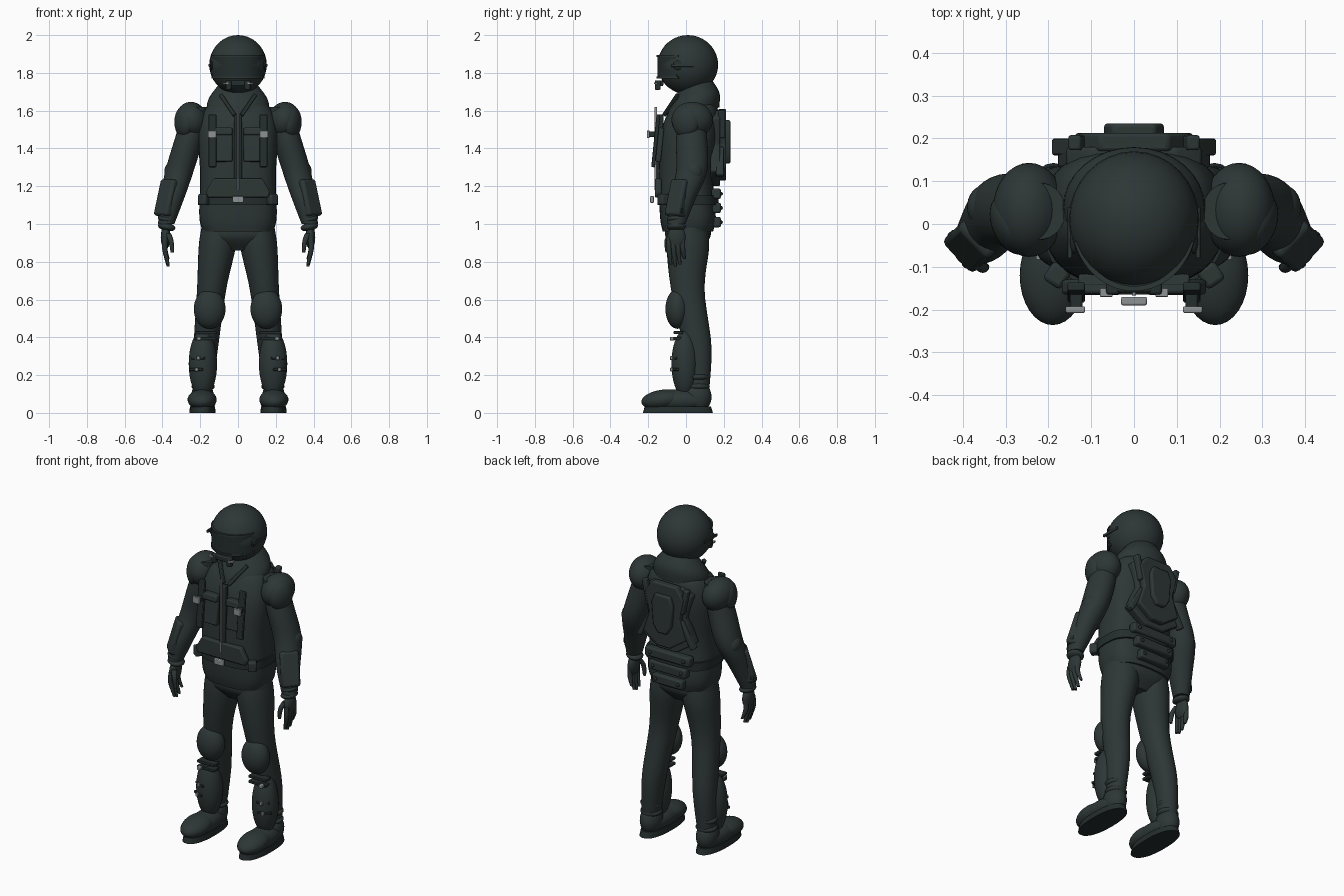
import bpy, bmesh, math
from mathutils import Vector, Matrix, Euler

cube = bpy.data.objects.get("Cube")
if cube:
    bpy.data.objects.remove(cube, do_unlink=True)


def material(name, red, green, blue):
    mat = bpy.data.materials.new(name)
    mat.use_nodes = True
    mat.diffuse_color = (red, green, blue, 1)
    shader = mat.node_tree.nodes["Principled BSDF"]
    shader.inputs["Base Color"].default_value = (red, green, blue, 1)
    shader.inputs["Roughness"].default_value = .8
    return mat


SUIT = material("dark green grey", .026, .038, .036)
TRIM = material("darker trim", .018, .027, .026)
METAL = material("brushed grey", .27, .29, .29)


def finish(name, bm, mat, bevel=0):
    bmesh.ops.recalc_face_normals(bm, faces=bm.faces)
    mesh = bpy.data.meshes.new(name)
    bm.to_mesh(mesh)
    bm.free()
    mesh.materials.append(mat)
    part = bpy.data.objects.new(name, mesh)
    bpy.context.collection.objects.link(part)
    if bevel:
        modifier = part.modifiers.new("Bevel", "BEVEL")
        modifier.width, modifier.segments = bevel, 2
    bpy.ops.object.select_all(action="DESELECT")
    part.select_set(True)
    bpy.context.view_layer.objects.active = part
    bpy.ops.object.shade_smooth_by_angle(angle=math.radians(45))


def squircle(angle, power):
    """Point on a unit superellipse; angle zero faces the front."""
    sine, cosine = math.sin(angle), -math.cos(angle)
    return [math.copysign(abs(v) ** (2 / power), v) for v in (sine, cosine)]


def smooth_path(keys, steps=6):
    """Spline through keys holding x, y, z and half width."""
    keys = [Vector(key) for key in keys]
    keys = [keys[0], *keys, keys[-1]]
    path = []
    for a, b, c, d in zip(keys, keys[1:], keys[2:], keys[3:]):
        for step in range(steps):
            t = step / steps
            bend = 2 * a - 5 * b + 4 * c - d
            path.append(b + (c - a + (bend + (3 * (b - c) + d - a) * t) * t) * (t / 2))
    return path + [keys[-1]]


def loft(name, keys, mat=SUIT, side=1, depth=1, power=2, tilt=0, sides=32):
    """Skin level rings along a path; depth is the ratio of y to x."""
    bm = bmesh.new()
    rings = []
    for x, y, z, width in smooth_path(keys):
        ring = []
        for i in range(sides):
            across, along = squircle(math.tau * i / sides, power)
            along *= width * depth
            ring.append(bm.verts.new((side * (x + across * width), y + along, z + tilt * along)))
        rings.append(ring)
    for low, high in zip(rings, rings[1:]):
        for i in range(sides):
            bm.faces.new((low[i - 1], low[i], high[i], high[i - 1]))
    bm.faces.new(rings[0])
    bm.faces.new(rings[-1])
    finish(name, bm, mat)


def place(bm, center, size, turn, side):
    rotation = Euler((turn[0], side * turn[1], side * turn[2])).to_matrix().to_4x4()
    spot = Matrix.Translation((side * center[0], center[1], center[2]))
    bm.transform(spot @ rotation @ Matrix.Diagonal((*size, 1)))


def ball(name, center, size, mat=SUIT, side=1, turn=(0, 0, 0)):
    bm = bmesh.new()
    bmesh.ops.create_uvsphere(bm, u_segments=32, v_segments=18, radius=1)
    place(bm, center, size, turn, side)
    finish(name, bm, mat)


def box(name, center, size, mat=SUIT, side=1, turn=(0, 0, 0)):
    bm = bmesh.new()
    bmesh.ops.create_cube(bm, size=1)
    place(bm, center, size, turn, side)
    finish(name, bm, mat, bevel=min(size) / 5)


def plate(name, half, front, back, mat=SUIT):
    """Extrude a symmetric outline, given by its left half."""
    outline = half + [(-x, z) for x, z in reversed(half)]
    bm = bmesh.new()
    face = bm.faces.new([bm.verts.new((x, front, z)) for x, z in outline])
    grown = bmesh.ops.extrude_face_region(bm, geom=[face])["geom"]
    moved = [item for item in grown if isinstance(item, bmesh.types.BMVert)]
    bmesh.ops.translate(bm, vec=(0, back - front, 0), verts=moved)
    finish(name, bm, mat, bevel=.008)


def band(name, radii, bottom, top, spread, mat=SUIT, power=2, thick=.012, steps=40):
    """Curved strip wrapped around the body from the front."""
    bm = bmesh.new()
    previous = None
    for i in range(steps + 1):
        across, along = squircle(math.radians(spread) * (2 * i / steps - 1), power)
        corners = ((0, bottom), (thick, bottom), (thick, top), (0, top))
        ring = [bm.verts.new((across * (radii[0] + out), .01 + along * (radii[1] + out), z)) for out, z in corners]
        if previous:
            for j in range(len(ring)):
                bm.faces.new((previous[j - 1], previous[j], ring[j], ring[j - 1]))
        else:
            bm.faces.new(ring)
        previous = ring
    bm.faces.new(previous)
    finish(name, bm, mat)


def pair(build, name, *args, **options):
    """Build a part on the left and mirror it to the right."""
    for prefix, side in (("left_", 1), ("right_", -1)):
        build(prefix + name, *args, side=side, **options)


# Helmet with visor, rims and breathing vent
ball("helmet", center=(0, .01, 1.843), size=(.152, .16, .157))
band("visor", radii=(.135, .15), bottom=1.78, top=1.89, spread=68, mat=TRIM)
for rim in (1.77, 1.885):
    band("visor_rim", radii=(.135, .155), bottom=rim, top=rim + .01, spread=72)
box("chin_vent", center=(0, -.14, 1.745), size=(.11, .04, .03), mat=TRIM)
pair(ball, "visor_hinge", center=(.14, -.04, 1.84), size=(.01, .03, .025), mat=TRIM)
pair(box, "visor_arm", center=(.15, -.02, 1.84), size=(.01, .12, .016))
pair(box, "vent_filter", center=(.05, -.15, 1.735), size=(.03, .03, .05), mat=TRIM)
pair(box, "vent_clip", center=(.065, -.16, 1.745), size=(.03, .02, .01), mat=METAL)

# Jacket, collar and hips
loft("jacket", [(0, .01, .96, .185), (0, .01, 1.04, .205), (0, 0, 1.25, .2), (0, .02, 1.48, .21),
                (0, .04, 1.6, .18), (0, .05, 1.65, .13)], depth=.72, power=2.8)
loft("collar", [(0, .04, 1.57, .16), (0, .04, 1.65, .16), (0, .05, 1.75, .09)], depth=.85, tilt=.35)
loft("hips", [(0, .01, .86, .1), (0, .01, .93, .19), (0, .01, 1, .19)], depth=.62, power=2.5)
pair(box, "collar_edge", center=(.055, -.08, 1.63), size=(.02, .02, .15), mat=TRIM, turn=(-.5, .6, 0))

# Front fastening, chest rig and belt
plate("zip_flap", [(.02, 1.18), (.02, 1.58)], front=-.155, back=-.12, mat=TRIM)
box("zip", center=(0, -.16, 1.4), size=(.01, .014, .44), mat=METAL)
plate("waist_flap", [(.16, 1.14), (.17, 1.17), (.13, 1.24)], front=-.165, back=-.13)
band("belt", radii=(.2, .15), bottom=1.1, top=1.15, spread=180, mat=TRIM, power=2.8)
box("belt_buckle", center=(0, -.18, 1.13), size=(.06, .02, .035), mat=METAL)
lean = (-.1, 0, 0)
pair(box, "chest_pouch", center=(.08, -.14, 1.42), size=(.1, .03, .18), turn=lean)
pair(box, "pouch_lid", center=(.08, -.145, 1.49), size=(.1, .04, .04), turn=lean)
pair(box, "chest_strap", center=(.135, -.16, 1.44), size=(.04, .02, .28), mat=TRIM, turn=lean)
pair(box, "buckle_mount", center=(.135, -.18, 1.475), size=(.03, .05, .03), mat=TRIM)
pair(box, "strap_buckle", center=(.137, -.2, 1.475), size=(.045, .015, .04), mat=METAL)
pair(box, "hip_pouch", center=(.18, -.12, 1.13), size=(.05, .05, .06), turn=(0, 0, .6))

# Back protector and lumbar straps
plate("back_frame", [(.06, 1.2), (.18, 1.28), (.12, 1.42), (.16, 1.56), (.1, 1.6)], front=.13, back=.18)
plate("back_shell", [(.04, 1.23), (.14, 1.3), (.1, 1.42), (.13, 1.54), (.08, 1.61)], front=.17, back=.213)
plate("spine_plate", [(.03, 1.32), (.06, 1.37), (.07, 1.5), (.05, 1.55)], front=.2, back=.235)
pair(box, "back_rail", center=(.125, .19, 1.53), size=(.03, .035, .15), turn=(0, .2, 0))
pair(box, "back_wing", center=(.14, .18, 1.33), size=(.03, .04, .17), turn=(0, -.5, 0))
for row in range(3):
    height, width = 1.16 - row * .075, .15 - row * .025
    box("lumbar_strap", center=(0, .16, height), size=(width * 2, .05, .055))
    pair(ball, "lumbar_rivet", center=(width * .75, .185, height), size=(.01, .01, .01), mat=TRIM)

# Sleeves with shoulder, elbow and forearm pads
pair(loft, "sleeve", [(.22, .03, 1.62, .06), (.26, .03, 1.45, .075), (.31, .03, 1.28, .075),
                      (.35, -.02, 1.13, .063), (.38, -.05, 1, .043)], depth=1.1)
pair(ball, "shoulder_pad", center=(.245, .033, 1.55), size=(.084, .11, .097), turn=(0, .2, 0))
pair(ball, "shoulder_cap", center=(.285, 0, 1.54), size=(.047, .075, .085), turn=(0, 0, -.4))
pair(ball, "elbow_pad", center=(.35, .04, 1.275), size=(.04, .05, .055))
pair(box, "forearm_guard", center=(.372, -.04, 1.135), size=(.07, .105, .2), turn=(0, -.28, -.75))
pair(box, "guard_clip", center=(.42, -.03, 1.07), size=(.02, .03, .025), mat=TRIM, turn=(0, 0, -.75))
for height in (1.025, .985):
    pair(ball, "glove_cuff", center=(.378, -.05, height), size=(.047, .05, .022), turn=(0, -.2, 0))

# Gloved hands, middle fingers reaching lowest
pair(ball, "palm", center=(.383, -.05, .93), size=(.026, .048, .062))
for finger in range(4):
    y = -.09 + .024 * finger
    tip = .775 + .01 * (finger - 1) ** 2
    pair(loft, "finger", [(.385, y, .93, .013), (.388, y, .87, .014), (.37, y + .01, tip, .008)], sides=12)
pair(loft, "thumb", [(.37, -.08, .95, .016), (.355, -.1, .91, .014), (.347, -.1, .85, .009)], sides=12)

# Trousers with gathered cuffs
pair(loft, "trouser_leg", [(.1, .01, 1, .09), (.11, .01, .88, .098), (.14, .01, .65, .077),
                           (.17, .06, .35, .065), (.187, .066, .1, .048)], depth=1.15)
for height in (.19, .14):
    pair(ball, "cuff_fold", center=(.185, .066, height), size=(.062, .06, .025))

# Knee and shin guards with their straps
pair(ball, "knee_pad", center=(.15, -.045, .55), size=(.084, .064, .105))
pair(ball, "shin_guard", center=(.186, -.005, .26), size=(.075, .072, .18))
for height in (.425, .393):
    pair(box, "knee_strap", center=(.172, -.04, height), size=(.115, .05, .016), mat=TRIM)
pair(box, "knee_clip", center=(.207, -.073, .393), size=(.022, .025, .02), mat=METAL)
for x, height in ((.21, .29), (.22, .23)):
    pair(box, "shin_strap", center=(x, -.06, height), size=(.075, .02, .014), mat=TRIM, turn=(0, 0, .4))
    pair(box, "shin_clip", center=(x, -.077, height), size=(.017, .014, .02), mat=METAL)

# Boots
pair(loft, "boot_sole", [(.188, -.043, 0, .07), (.188, -.043, .035, .066)], mat=TRIM, depth=2.65, power=2.3)
pair(ball, "boot_foot", center=(.188, -.045, .065), size=(.072, .175, .06))
pair(ball, "boot_heel", center=(.188, .06, .085), size=(.06, .075, .085))
pair(ball, "toe_cap", center=(.19, -.12, .07), size=(.077, .117, .053), turn=(.12, 0, 0))
